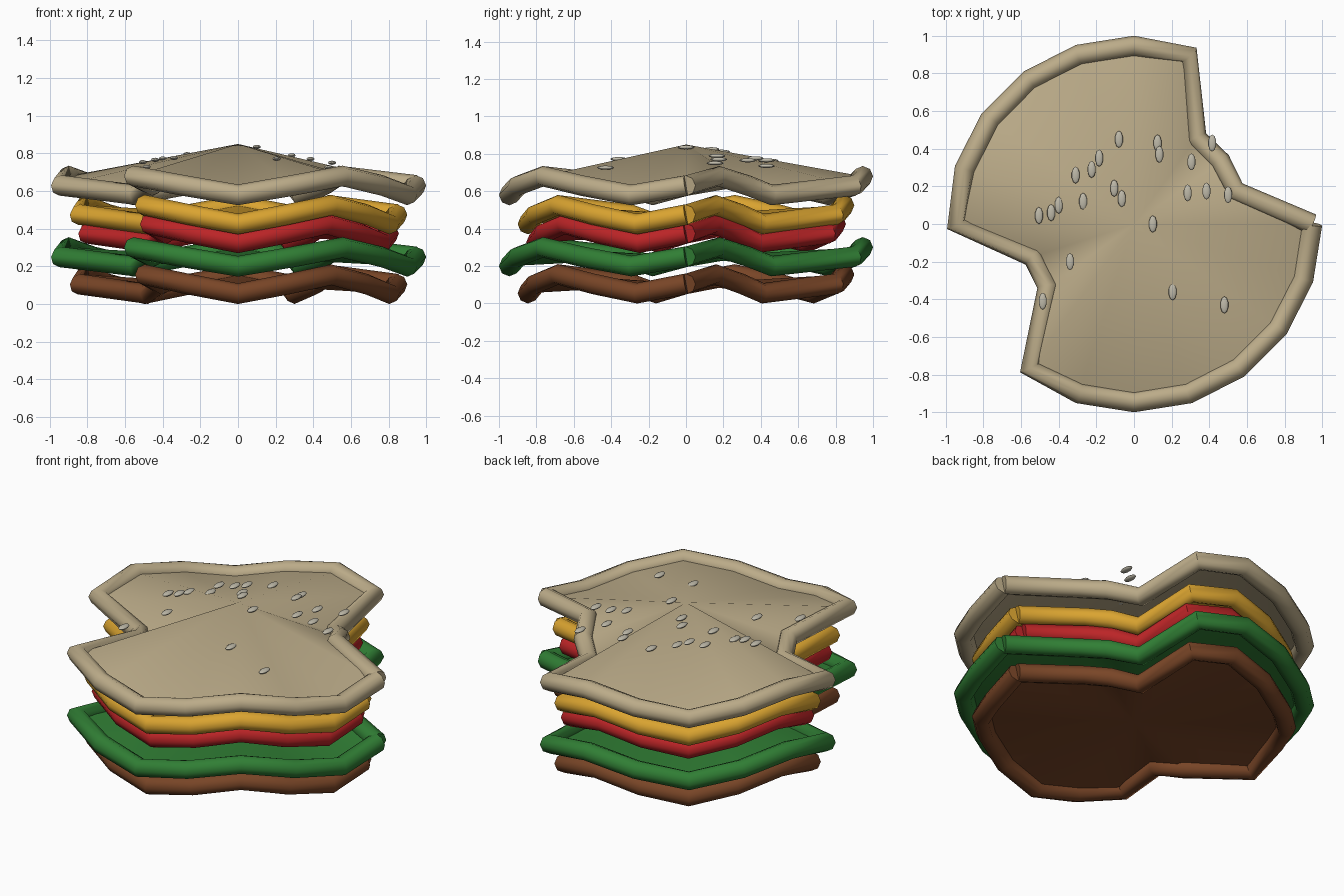
import bpy, bmesh, math

if "Cube" in bpy.data.objects:
    bpy.data.objects.remove(bpy.data.objects["Cube"])

STEPS = 20          # rim points round each layer
TUBE = 0.055        # rim tube radius
WAVE = 0.05         # rim height wave
BITTEN = {1, 2, 3, 11, 12}   # rim points pulled inwards by the bites


def material(name, rgb):
    m = bpy.data.materials.new(name)
    m.diffuse_color = (*rgb, 1)
    m.use_nodes = True
    m.node_tree.nodes["Principled BSDF"].inputs["Base Color"].default_value = m.diffuse_color
    return m


def smooth(ob, degrees):
    bpy.ops.object.select_all(action='DESELECT')
    ob.select_set(True)
    bpy.context.view_layer.objects.active = ob
    bpy.ops.object.shade_smooth_by_angle(angle=math.radians(degrees))


def rim_point(i, radius, z):
    a = 2 * math.pi * i / STEPS
    r = radius * (0.6 if i % STEPS in BITTEN else 1)
    return (r * math.cos(a), r * math.sin(a), z + WAVE * math.sin(5 * a))


def layer(name, radius, z, centre_z, mat):
    pts = [rim_point(i, radius, z) for i in range(STEPS + 1)]
    # wavy rim: open tube whose ends meet at the right
    cu = bpy.data.curves.new(name + "_path", 'CURVE')
    cu.dimensions = '3D'
    cu.twist_mode = 'Z_UP'
    cu.bevel_depth = TUBE
    cu.bevel_resolution = 2
    cu.use_fill_caps = True
    sp = cu.splines.new('POLY')
    sp.points.add(STEPS)
    for p, co in zip(sp.points, pts):
        p.co = (*co, 1)
    tmp = bpy.data.objects.new(name + "_path", cu)
    bpy.context.collection.objects.link(tmp)
    bpy.context.view_layer.update()
    dg = bpy.context.evaluated_depsgraph_get()
    me = bpy.data.meshes.new_from_object(tmp.evaluated_get(dg))
    bpy.data.objects.remove(tmp)
    # sheet fanned from the centre to the rim
    bm = bmesh.new()
    bm.from_mesh(me)
    mid = bm.verts.new((0, 0, centre_z))
    ring = [bm.verts.new(p) for p in pts[:-1]]
    for i in range(STEPS):
        bm.faces.new((mid, ring[i], ring[(i + 1) % STEPS]))
    bm.to_mesh(me)
    bm.free()
    me.name = name
    me.materials.clear()
    me.materials.append(mat)
    ob = bpy.data.objects.new(name, me)
    bpy.context.collection.objects.link(ob)
    smooth(ob, 50)


# stacked layers: name, rim radius, rim height, centre height, colour
for name, radius, z, cz, rgb in (
        ("patty", 0.845, 0.105, 0.105, (0.19, 0.06, 0.02)),
        ("lettuce", 0.945, 0.25, 0.25, (0.03, 0.21, 0.035)),
        ("tomato", 0.80, 0.375, 0.375, (0.50, 0.018, 0.02)),
        ("cheese", 0.845, 0.475, 0.475, (0.70, 0.37, 0.03)),
        ("top_bun", 0.945, 0.63, 0.85, (0.50, 0.41, 0.25))):
    layer(name, radius, z, cz, material(name + " colour", rgb))

# sesame seeds scattered over the bun
SEEDS = [(.1, 0), (-.08, .45), (.125, .43), (.135, .37), (-.185, .35),
         (-.225, .29), (-.31, .26), (-.105, .19), (-.065, .135), (-.27, .12),
         (-.4, .1), (-.44, .06), (-.505, .045), (-.34, -.2), (-.485, -.41),
         (.205, -.36), (.48, -.43), (.305, .33), (.285, .165), (.385, .175),
         (.5, .155), (.415, .43)]
seed_mat = material("seed grey", (0.52, 0.49, 0.40))
for n, (x, y) in enumerate(SEEDS):
    bpy.ops.mesh.primitive_uv_sphere_add(
        segments=10, ring_count=6, radius=1,
        location=(x, y, 0.855 - 0.2 * math.hypot(x, y)))
    ob = bpy.context.object
    ob.name = f"seed_{n + 1}"
    ob.scale = (0.022, 0.045, 0.011)
    ob.data.materials.append(seed_mat)
    smooth(ob, 60)
